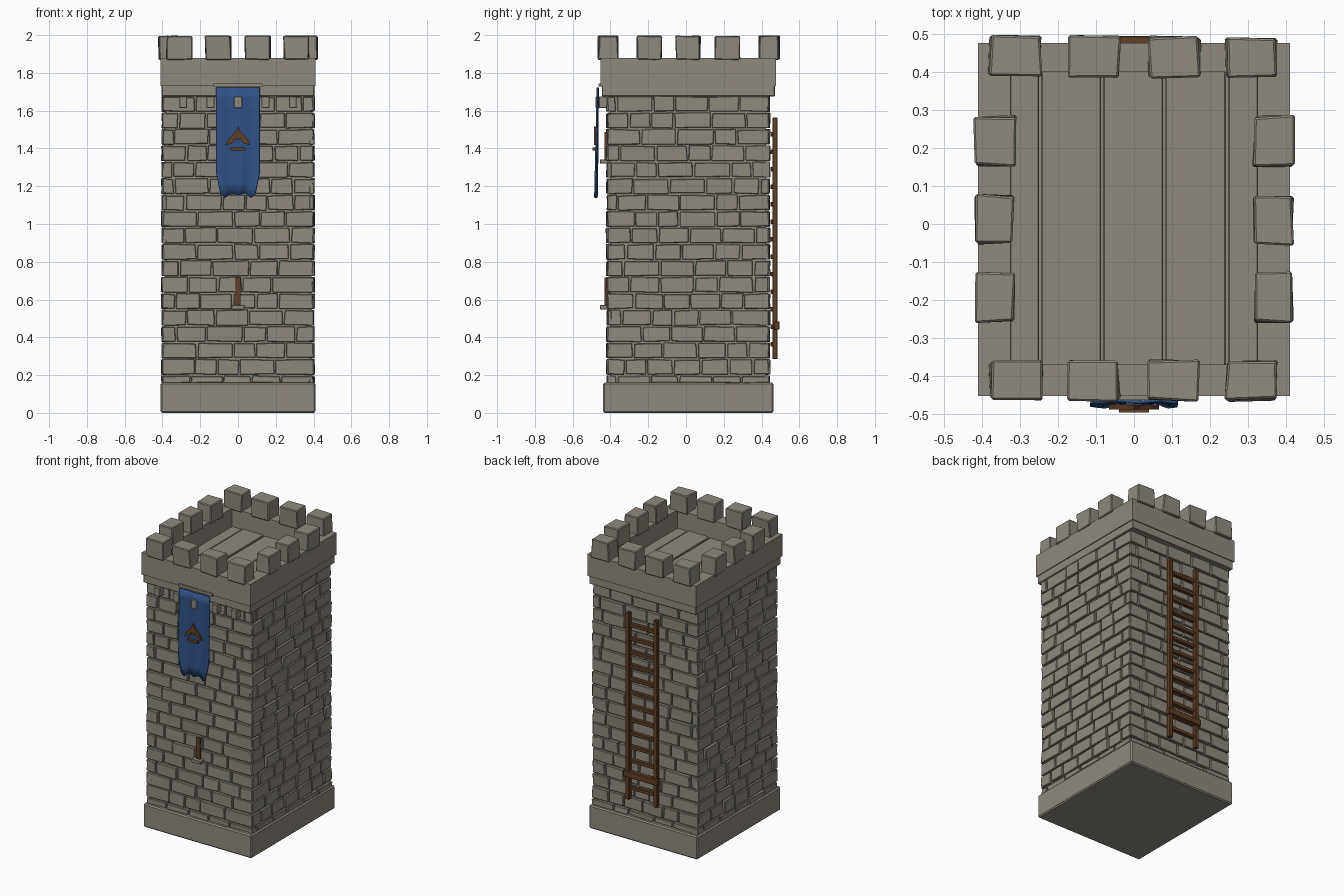
import bpy, bmesh, math, random
from mathutils import Vector

if "Cube" in bpy.data.objects:
    bpy.data.objects.remove(bpy.data.objects["Cube"])

random.seed(7)
CY = 0.0115  # tower centre line in y


def material(name, rgb):
    m = bpy.data.materials.new(name)
    m.diffuse_color = (*rgb, 1)
    m.use_nodes = True
    m.node_tree.nodes["Principled BSDF"].inputs["Base Color"].default_value = m.diffuse_color
    return m


STONE = material("stone", (0.275, 0.255, 0.215))
WOOD = material("wood", (0.115, 0.052, 0.021))
CLOTH = material("blue_cloth", (0.028, 0.082, 0.235))


def add_box(bm, x0, x1, y0, y1, z0, z1, jit=0.0):
    j = lambda: random.uniform(-jit, jit)
    v = [bm.verts.new((x + j(), y + j(), z + j() * 0.4))
         for z in (z0, z1) for x, y in ((x0, y0), (x1, y0), (x1, y1), (x0, y1))]
    for f in ((3, 2, 1, 0), (4, 5, 6, 7), (0, 1, 5, 4), (1, 2, 6, 5), (2, 3, 7, 6), (3, 0, 4, 7)):
        bm.faces.new([v[i] for i in f])


def finish(bm, name, mat, bevel=0.0):
    bmesh.ops.recalc_face_normals(bm, faces=bm.faces[:])
    me = bpy.data.meshes.new(name)
    bm.to_mesh(me)
    bm.free()
    ob = bpy.data.objects.new(name, me)
    bpy.context.collection.objects.link(ob)
    me.materials.append(mat)
    if bevel:
        b = ob.modifiers.new("bevel", "BEVEL")
        b.width, b.segments = bevel, 1
    return ob


def boxes(name, mat, specs, bevel=0.0, jit=0.0):
    bm = bmesh.new()
    for s in specs:
        add_box(bm, *s, jit)
    return finish(bm, name, mat, bevel)


# Base plinth and plain core behind the bricks
boxes("base_plinth", STONE, [(-0.41, 0.41, -0.44, 0.463, 0, 0.16)], 0.008)
boxes("tower_core", STONE, [(-0.388, 0.388, CY - 0.413, CY + 0.413, 0.1, 1.7)])

# Brick facing: irregular blocks in courses on all four walls
HX, HY = 0.402, 0.43
WALLS = {
    "front": (HX, lambda u, d, z: (u, CY - HY - d, z)),
    "back": (HX, lambda u, d, z: (-u, CY + HY + d, z)),
    "right": (HY, lambda u, d, z: (HX + d, CY + u, z)),
    "left": (HY, lambda u, d, z: (-HX - d, CY - u, z)),
}
courses = [(0.155, 0.2)] + [(0.2 + 0.087 * i, 0.287 + 0.087 * i) for i in range(17)]
for side, (half, place) in WALLS.items():
    bm = bmesh.new()
    for z0, z1 in courses:
        u = -half
        first = True
        while u < half - 0.001:
            w = random.uniform(0.05, 0.19) if first else random.uniform(0.11, 0.2)
            first = False
            end = u + w if half - (u + w) > 0.05 else half
            r = lambda a, b: random.uniform(a, b)
            out = r(-0.004, 0.004)
            ring = []
            for cu, cz in ((u + r(.001, .007), z0 + r(.001, .007)), (end - r(.001, .007), z0 + r(.001, .007)),
                           (end - r(.001, .009), z1 - r(.001, .009)), (u + r(.001, .009), z1 - r(.001, .009))):
                ring.append((cu, cz, out + r(-0.003, 0.003)))
            front = [bm.verts.new(place(a, d, z)) for a, z, d in ring]
            rear = [bm.verts.new(place(a, -0.025, z)) for a, z, d in ring]
            bm.faces.new(front)
            bm.faces.new(rear[::-1])
            for i in range(4):
                k = (i + 1) % 4
                bm.faces.new((front[i], rear[i], rear[k], front[k]))
            u = end
    finish(bm, side + "_bricks", STONE, 0.003)

# Ledge and parapet ring
boxes("parapet_ledge", STONE, [(-0.405, 0.405, -0.445, 0.47, 1.675, 1.735)], 0.004)
Y0, Y1 = -0.453, 0.477
boxes("parapet_walls", STONE, [
    (-0.411, 0.411, Y0, -0.37, 1.73, 1.88), (-0.411, 0.411, 0.40, Y1, 1.73, 1.88),
    (-0.411, -0.325, -0.37, 0.40, 1.73, 1.88), (0.325, 0.411, -0.37, 0.40, 1.73, 1.88)])

# Roof floor slabs
edges = [-0.33, -0.247, -0.084, 0.08, 0.245, 0.33]
boxes("roof_floor", STONE, [(a + 0.003, b - 0.003, -0.38, 0.41, 1.72, 1.755 + 0.004 * (i % 2))
                            for i, (a, b) in enumerate(zip(edges, edges[1:]))], 0.003)

# Merlons, slightly uneven
mer = []
for x in (-0.312, -0.105, 0.104, 0.31):
    mer.append((x - 0.067, x + 0.067, -0.464, -0.362, 1.87, 1.996))
    mer.append((x - 0.067, x + 0.067, 0.388, 0.493, 1.87, 1.996))
for y in (-0.193, 0.012, 0.218):
    for s in (-1, 1):
        mer.append((s * 0.367 - 0.052, s * 0.367 + 0.052, y - 0.065, y + 0.065, 1.87, 1.996))
boxes("merlons", STONE, mer, 0.005, 0.006)

# Small corbels under the front ledge, and plate above the banner
boxes("corbels", STONE, [(x - 0.021, x + 0.021, -0.478 if x == 0 else -0.462, -0.40, 1.615, 1.675)
                         for x in (-0.29, -0.145, 0, 0.145, 0.29)], 0.003)
boxes("banner_plate", STONE, [(-0.13, 0.13, -0.464, -0.44, 1.728, 1.745)])

# Arrow slits with sills (upper one sits behind the banner)
boxes("arrow_slits", WOOD, [(-0.014, 0.014, -0.431, -0.40, z, z + 0.147) for z in (0.57, 1.34)])
boxes("slit_sills", STONE, [(-0.035, 0.035, -0.455, -0.40, z, z + 0.022) for z in (0.548, 1.32)], 0.002)

# Banner: rippled cloth with a notched lower hem
bm = bmesh.new()
NX, NZ = 24, 10
hem = [(0, 1.152), (0.045, 1.163), (0.085, 1.138), (0.115, 1.155)]


def hem_z(x):
    x = abs(x)
    for (a, za), (b, zb) in zip(hem, hem[1:]):
        if x <= b + 1e-6:
            return za + (zb - za) * (x - a) / (b - a)
    return hem[-1][1]


rows = []
for k in range(NZ + 1):
    t = k / NZ
    row = []
    for i in range(NX + 1):
        x = -0.115 + 0.23 * i / NX
        z = 1.722 + (hem_z(x) - 1.722) * t
        taper = 1 - 0.2 * max(0, (t - 0.8) / 0.2)
        y = -0.467 - 0.009 * t - (0.002 + 0.004 * t) * math.cos(x * 58 - 0.6)
        row.append(bm.verts.new((x * taper, y, z)))
    rows.append(row)
for a, b in zip(rows, rows[1:]):
    for i in range(NX):
        bm.faces.new((a[i], b[i], b[i + 1], a[i + 1]))
banner = finish(bm, "banner", CLOTH)
for p in banner.data.polygons:
    p.use_smooth = True
sol = banner.modifiers.new("thickness", "SOLIDIFY")
sol.thickness, sol.offset = 0.008, 0

# Emblem: winged chevron over a short bar
bm = bmesh.new()
half = [(0, 1.515), (0.016, 1.485), (0.05, 1.45), (0.066, 1.418), (0.04, 1.424), (0.022, 1.432), (0.012, 1.455), (0, 1.44)]
outline = half + [(-x, z) for x, z in half[-2:0:-1]]
face = bm.faces.new([bm.verts.new((x, -0.488, z)) for x, z in outline])
ext = bmesh.ops.extrude_face_region(bm, geom=[face])
bmesh.ops.translate(bm, vec=Vector((0, 0.012, 0)),
                    verts=[g for g in ext["geom"] if isinstance(g, bmesh.types.BMVert)])
finish(bm, "emblem_chevron", WOOD)
boxes("emblem_bar", WOOD, [(-0.04, 0.04, -0.496, -0.474, 1.39, 1.406)])

# Ladder on the back wall
boxes("ladder_rails", WOOD, [(s * 0.105 - 0.014, s * 0.105 + 0.014, 0.457, 0.485, 0.285, 1.563)
                             for s in (-1, 1)], 0.003)
boxes("ladder_rungs", WOOD, [(-0.11, 0.11, 0.447, 0.473, 1.463 - 0.0926 * i, 1.487 - 0.0926 * i)
                             for i in range(13)], 0.003)
boxes("ladder_brace", WOOD, [(-0.13, 0.13, 0.465, 0.495, 0.442, 0.485)], 0.003)
